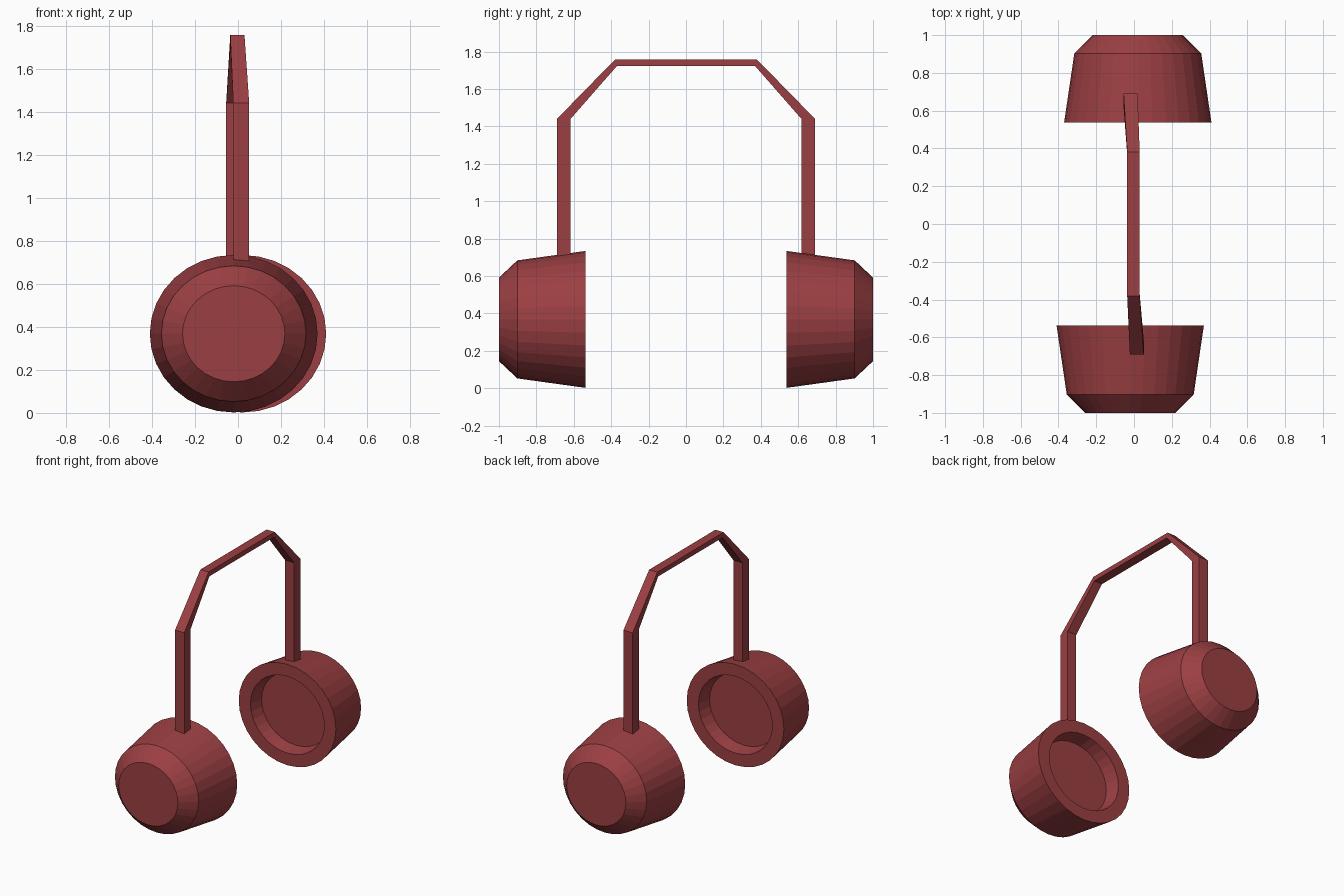
import bpy, bmesh, math

if "Cube" in bpy.data.objects:
    bpy.data.objects.remove(bpy.data.objects["Cube"])

SIDES = 32
red = bpy.data.materials.new("dark_red")
red.diffuse_color = (0.33, 0.05, 0.055, 1)
red.use_nodes = True
red.node_tree.nodes["Principled BSDF"].inputs["Base Color"].default_value = red.diffuse_color


def loft(name, rings):
    """Join rings of points with side faces and cap both ends."""
    bm = bmesh.new()
    loops = [[bm.verts.new(p) for p in ring] for ring in rings]
    for a, b in zip(loops, loops[1:]):
        for i in range(len(a)):
            j = (i + 1) % len(a)
            bm.faces.new((a[i], a[j], b[j], b[i]))
    bm.faces.new(loops[0])
    bm.faces.new(loops[-1])
    bmesh.ops.recalc_face_normals(bm, faces=bm.faces)
    mesh = bpy.data.meshes.new(name)
    bm.to_mesh(mesh)
    bm.free()
    mesh.materials.append(red)
    obj = bpy.data.objects.new(name, mesh)
    bpy.context.collection.objects.link(obj)
    return obj


# Ear cup profile: distance from the middle, radius relative to the rim
RIM_X, RIM_Z, CENTRE_Z = 0.39, 0.366, 0.368
cup_profile = [(1.0, 0.61), (0.902, 0.862), (0.537, 1.0), (0.537, 0.76), (0.637, 0.71)]


def cup(name, side):
    rings = []
    for d, r in cup_profile:
        rings.append([(side * (0.02 + RIM_X * r * math.cos(a)), side * d,
                       CENTRE_Z + RIM_Z * r * math.sin(a))
                      for a in (2 * math.pi * i / SIDES for i in range(SIDES))])
    return loft(name, rings)


cup("front_ear_cup", -1)
cup("back_ear_cup", 1)

# Headband cross-sections: outer (y, z), inner (y, z); the lower parts twist in x
stations = [((0.69, 0.69), (0.617, 0.69)),
            ((0.69, 1.44), (0.617, 1.44)),
            ((0.38, 1.757), (0.37, 1.722))]


def band_half(side):
    low = (-0.022, 0.052) if side < 0 else (-0.055, 0.019)
    widths = [low, low, (-0.036, 0.03)]
    return [[(x0, side * yo, zo), (x1, side * yo, zo), (x1, side * yi, zi), (x0, side * yi, zi)]
            for ((yo, zo), (yi, zi)), (x0, x1) in zip(stations, widths)]


loft("headband", band_half(-1) + band_half(1)[::-1])
